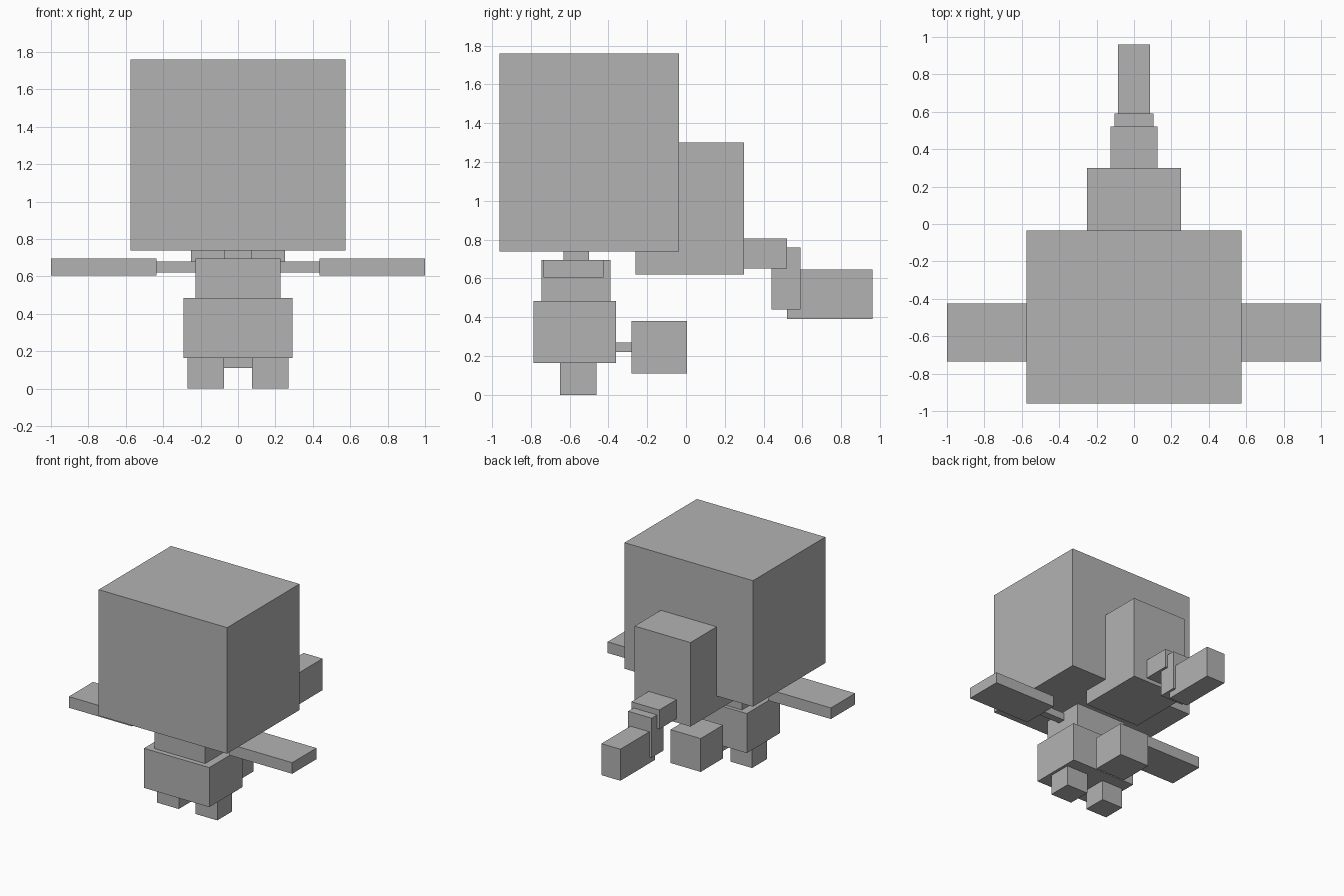
import bpy

old = bpy.data.objects.get("Cube")
if old:
    bpy.data.objects.remove(old, do_unlink=True)

grey = bpy.data.materials.new("plain grey")
grey.use_nodes = True
colour = (0.45, 0.45, 0.45, 1)
grey.diffuse_color = colour
grey.node_tree.nodes["Principled BSDF"].inputs["Base Color"].default_value = colour


def block(name, x, y, z):
    """Box between the given (low, high) ranges."""
    bpy.ops.mesh.primitive_cube_add(size=1)
    ob = bpy.context.object
    ob.name = name
    ob.location = [(a + b) / 2 for a, b in (x, y, z)]
    ob.scale = [b - a for a, b in (x, y, z)]
    bpy.ops.object.transform_apply(location=True, rotation=False, scale=True)
    ob.data.materials.append(grey)


def centred(name, width, y, z):
    block(name, (-width / 2, width / 2), y, z)


def pair(name, x, y, z):
    block("left_" + name, x, y, z)
    block("right_" + name, (-x[1], -x[0]), y, z)


# Head, neck and body
centred("head", 1.15, (-0.96, -0.035), (0.74, 1.76))
centred("neck", 0.15, (-0.63, -0.5), (0.69, 0.745))
centred("chest", 0.455, (-0.745, -0.39), (0.485, 0.695))
centred("hips", 0.585, (-0.785, -0.36), (0.165, 0.485))

# Stepped ponytail behind the head
centred("hair_back", 0.5, (-0.26, 0.3), (0.62, 1.3))
centred("hair_tie", 0.25, (0.3, 0.52), (0.65, 0.805))
centred("hair_drop", 0.21, (0.44, 0.59), (0.44, 0.76))
centred("hair_end", 0.17, (0.52, 0.96), (0.39, 0.645))

# Tail
centred("tail_stem", 0.05, (-0.36, -0.28), (0.22, 0.27))
centred("tail_block", 0.27, (-0.28, 0.005), (0.11, 0.38))

# Limbs
pair("upper_arm", (0.225, 0.435), (-0.61, -0.55), (0.62, 0.68))
pair("forearm", (0.435, 1.0), (-0.735, -0.425), (0.605, 0.695))
pair("leg", (0.075, 0.27), (-0.65, -0.46), (0, 0.165))
